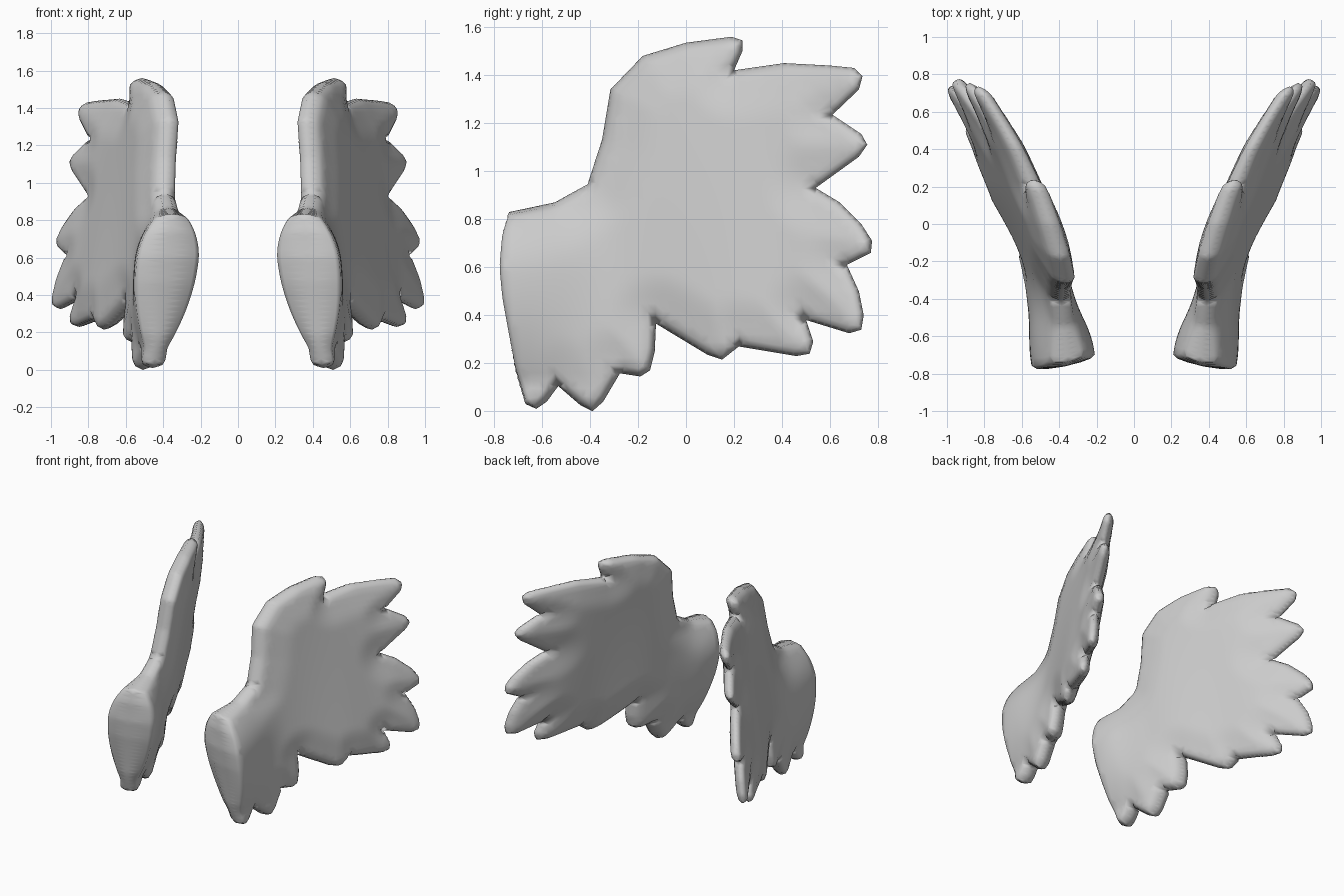
import bpy, bmesh, math
from mathutils import Vector
from mathutils.geometry import delaunay_2d_cdt

if "Cube" in bpy.data.objects:
    bpy.data.objects.remove(bpy.data.objects["Cube"])

# Feathered side profile (y, z), clockwise from the front top corner
PROFILE = [(-.745, .83), (-.55, .87), (-.41, .945), (-.35, 1.13), (-.315, 1.34), (-.18, 1.48),
           (0, 1.535), (.19, 1.56), (.235, 1.545), (.235, 1.5), (.2, 1.42), (.41, 1.45),
           (.6, 1.44), (.7, 1.43), (.735, 1.395), (.72, 1.34), (.61, 1.235), (.73, 1.155),
           (.755, 1.11), (.72, 1.06), (.54, .93), (.64, .87), (.73, .78), (.775, .71),
           (.77, .66), (.67, .61), (.72, .5), (.74, .4), (.73, .34), (.68, .325),
           (.5, .38), (.53, .29), (.515, .24), (.46, .23), (.22, .27), (.15, .215),
           (.09, .235), (-.125, .365), (-.13, .25), (-.15, .17), (-.19, .145), (-.275, .158),
           (-.345, .04), (-.39, .0), (-.44, .025), (-.535, .105), (-.585, .04), (-.63, .01),
           (-.675, .03), (-.72, .18), (-.77, .47), (-.782, .6), (-.772, .74)]

# Sweep stations: y, middle x at z = 1.4, outward lean per unit down
SWEEP = [(-.75, .29, .105), (-.4, .338, .12), (-.15, .415, .125),
         (.2, .545, .165), (.45, .662, .155), (.75, .84, .135)]


def clamp(v):
    return max(0.0, min(1.0, v))


def smooth(v):
    v = clamp(v)
    return v * v * (3 - 2 * v)


# Sampled outline, counter-clockwise
corners = [Vector(p) for p in reversed(PROFILE)]
segments = [(a, b, b - a) for a, b in zip(corners, corners[1:] + corners[:1])]
rim, inset = [], []


def edge_distance(p):
    best = 9.0
    for a, b, ab in segments:
        t = clamp((p - a).dot(ab) / ab.length_squared)
        best = min(best, (p - a - ab * t).length)
    return best


for a, b, ab in segments:
    n = max(1, round(ab.length / .03))
    normal = Vector((-ab.y, ab.x)).normalized()
    for i in range(n):
        rim.append(a + ab * (i / n))
        for d in (.004, .014, .032):
            q = a + ab * ((i + .5) / n) + normal * d
            if edge_distance(q) > d * .97:
                inset.append(q)

# Interior grid fill
fill = [Vector((-.8 + .032 * i, .032 * j)) for i in range(51) for j in range(50)]
fill = [p for p in fill if edge_distance(p) > .045]
points, _, tris, *_ = delaunay_2d_cdt(rim + inset + fill, [], [list(range(len(rim)))], 1, 1e-5)


def sweep(y, k):
    # Smooth interpolation between the stations
    y = max(SWEEP[0][0], min(SWEEP[-1][0], y))
    last = len(SWEEP) - 1
    i = next(i for i in range(last) if y <= SWEEP[i + 1][0])

    def slope(j):
        p, q = SWEEP[max(j - 1, 0)], SWEEP[min(j + 1, last)]
        return (q[k] - p[k]) / (q[0] - p[0])

    a, b = SWEEP[i], SWEEP[i + 1]
    w = b[0] - a[0]
    t = (y - a[0]) / w
    s = smooth(t)
    return (a[k] * (1 - s) + b[k] * s + w * slope(i) * t * (1 - t) ** 2
            - w * slope(i + 1) * t * t * (1 - t))


def middle(y, z):
    return sweep(y, 1) + sweep(y, 2) * (1.4 - z)


def half_thickness(y, z, d):
    # Thin feather tips, thicker arm and core, flared front end
    flare = max(0, 1 - ((z - .58) / (.27 if z > .58 else .46)) ** 2)
    front = smooth((-.25 - y) / .47)
    core = .035 * smooth(d / .22) * (1 - front)
    return .042 + .02 * smooth((.65 - y) / .8) + .103 * front * flare + core


def build_wing(name, side):
    bm = bmesh.new()
    layers = ([], [])
    for p in points:
        y, z = p
        d = edge_distance(p)
        mid, front = middle(y, z), smooth((-.4 - y) / .3)
        radius = .05 - .022 * front
        full = half_thickness(y, z, d)
        h = full * math.sqrt(1 - (1 - clamp(d / radius)) ** 2)
        y += .12 * full * front
        if d < 1e-4:
            v = bm.verts.new((side * mid, y, z))
            layers[0].append(v)
            layers[1].append(v)
        else:
            # Front face is slanted: outer edge forward, inner edge back
            slant = .2 * h * front
            layers[0].append(bm.verts.new((side * (mid + h), y - slant, z)))
            layers[1].append(bm.verts.new((side * (mid - h), y + slant, z)))
    for layer in layers:
        for t in tris:
            vs = [layer[i] for i in t]
            if bm.faces.get(vs) is None:
                bm.faces.new(vs)
    bmesh.ops.recalc_face_normals(bm, faces=bm.faces)
    for f in bm.faces:
        f.smooth = True
    mesh = bpy.data.meshes.new(name)
    bm.to_mesh(mesh)
    bm.free()
    bpy.context.collection.objects.link(bpy.data.objects.new(name, mesh))


# Mirrored pair of wings
build_wing("right_wing", 1)
build_wing("left_wing", -1)
